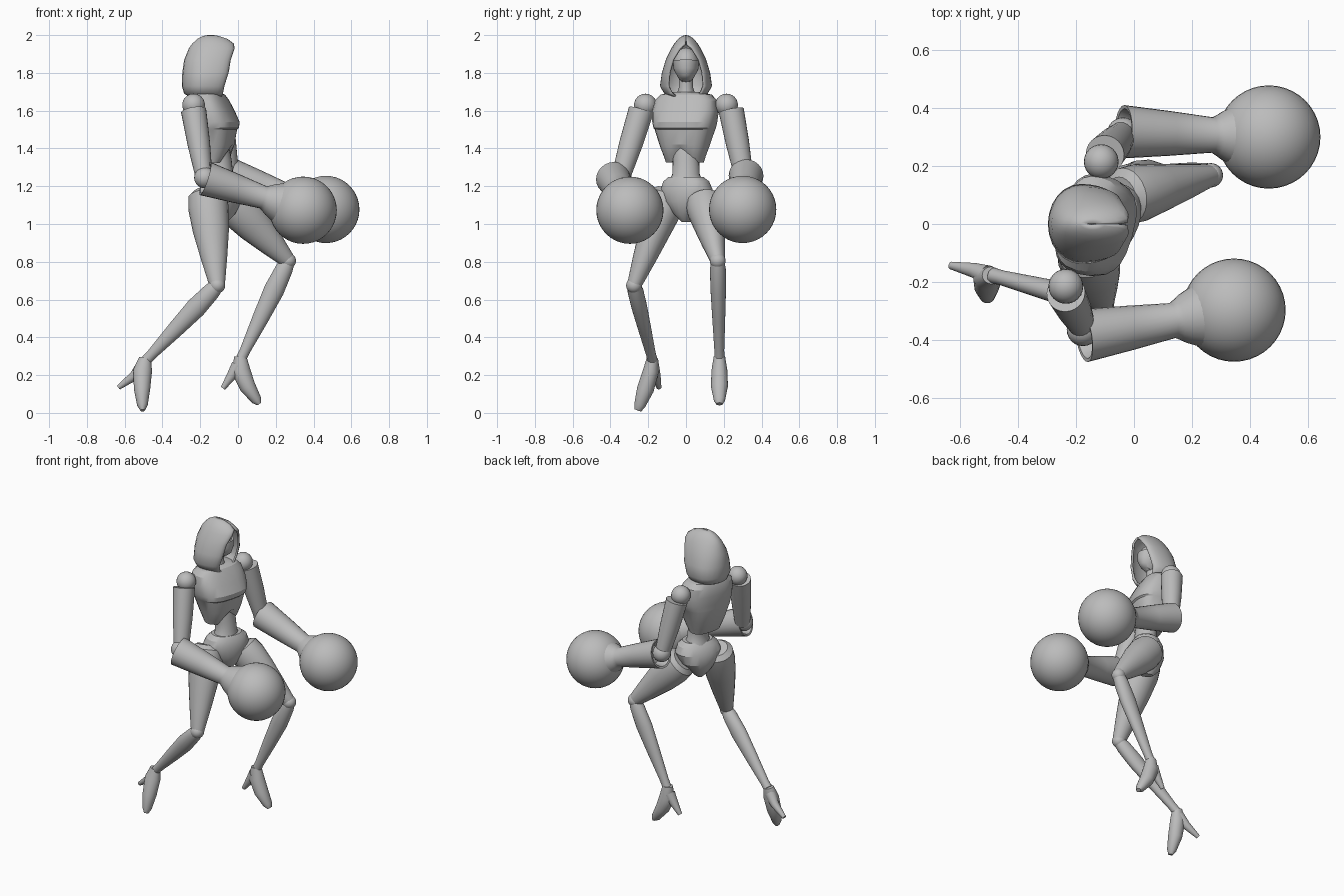
import bpy, bmesh, math
from mathutils import Vector, Matrix

cube = bpy.data.objects.get("Cube")
if cube:
    bpy.data.objects.remove(cube, do_unlink=True)

GREY = (0.5, 0.5, 0.5, 1)
mat = bpy.data.materials.new("plain grey")
mat.use_nodes = True
mat.diffuse_color = GREY
mat.node_tree.nodes["Principled BSDF"].inputs["Base Color"].default_value = GREY
SIDES = 24


def finish(name, bm, angle=35):
    bmesh.ops.recalc_face_normals(bm, faces=bm.faces)
    mesh = bpy.data.meshes.new(name)
    bm.to_mesh(mesh)
    bm.free()
    mesh.materials.append(mat)
    for p in mesh.polygons:
        p.use_smooth = True
    mesh.set_sharp_from_angle(angle=math.radians(angle))
    obj = bpy.data.objects.new(name, mesh)
    bpy.context.collection.objects.link(obj)
    return obj


def loft(name, rings, closed=True, angle=35):
    """Skin a list of equal-length rings, with capped ends if closed."""
    bm = bmesh.new()
    rows = [[bm.verts.new(p) for p in ring] for ring in rings]
    n = len(rows[0])
    for a, b in zip(rows, rows[1:]):
        for i in range(n if closed else n - 1):
            j = (i + 1) % n
            bm.faces.new((a[i], a[j], b[j], b[i]))
    if closed:
        bm.faces.new(rows[0])
        bm.faces.new(rows[-1])
    return finish(name, bm, angle)


def tube(name, stops, axis=None):
    """Round limb; each stop is (point, side radius, front radius)."""
    pts = [Vector(s[0]) for s in stops]
    rings = []
    for i, (p, ru, rv) in enumerate(stops):
        t = axis or pts[min(i + 1, len(pts) - 1)] - pts[max(i - 1, 0)]
        t = t.normalized()
        side = Vector((0, 1, 0))
        side = (side - t * side.dot(t)).normalized()
        front = side.cross(t)
        ang = [2 * math.pi * k / SIDES for k in range(SIDES)]
        rings.append([pts[i] + side * ru * math.cos(a) + front * rv * math.sin(a)
                      for a in ang])
    return loft(name, rings)


def ball(name, centre, radius, scale=(1, 1, 1), seg=24):
    bm = bmesh.new()
    bmesh.ops.create_uvsphere(bm, u_segments=seg, v_segments=seg // 2, radius=radius)
    bmesh.ops.transform(bm, verts=bm.verts,
                        matrix=Matrix.Translation(centre) @ Matrix.Diagonal((*scale, 1)))
    return finish(name, bm)


def body(name, centre, yaw, rows, power, notch=0):
    """Trunk section loft; each row is (z, front, back, half width)."""
    turn = Matrix.Rotation(math.radians(yaw), 3, "Z")
    rings = []
    for z, front, back, half in rows:
        ring = []
        for k in range(SIDES):
            a = 2 * math.pi * k / SIDES
            c, s = math.cos(a), math.sin(a)
            x = (front + back) / 2 + (front - back) / 2 * math.copysign(abs(c) ** power, c)
            y = half * math.copysign(abs(s) ** power, s)
            lift = notch * max(0, 1 - abs(y) / 0.06) if z < 1.4 and c > 0 else 0
            ring.append(turn @ Vector((x, y, 0)) + Vector((centre[0], centre[1], z + lift)))
        rings.append(ring)
    return loft(name, rings, angle=25)


# Hood: horizontal bands left open at the front, thickened inwards
hood_rows = [  # z, back x, front x, half width, half opening
    (1.675, -0.26, -0.085, 0.09, 0.055), (1.69, -0.285, -0.08, 0.115, 0.075),
    (1.73, -0.297, -0.072, 0.138, 0.092), (1.8, -0.295, -0.05, 0.128, 0.086),
    (1.87, -0.285, -0.038, 0.107, 0.066), (1.93, -0.26, -0.018, 0.078, 0.03),
    (1.955, -0.242, -0.022, 0.062, 0.004), (1.98, -0.215, -0.055, 0.042, 0.001),
    (1.995, -0.185, -0.1, 0.02, 0.0005), (2.0, -0.16, -0.13, 0.004, 0.0002)]
bands = []
for z, xb, xf, hw, ow in hood_rows:
    cx = (xb + xf) / 2
    half = []
    for k in range(7):
        a = math.pi / 2 * (1 - k / 6)
        half.append((cx + (xf - cx) * math.sin(a), ow + (hw - ow) * math.cos(a)))
    for k in range(1, 7):
        a = math.pi / 2 * k / 6
        half.append((cx + (xb - cx) * math.sin(a), hw * math.cos(a)))
    bands.append([Vector((x, y, z)) for x, y in half]
                 + [Vector((x, -y, z)) for x, y in half[-2::-1]])
hood = loft("hood", bands, closed=False, angle=50)
shell = hood.modifiers.new("thickness", "SOLIDIFY")
shell.thickness = 0.012
shell.offset = -1

# Head, lower face mask and neck
head = ball("head", (-0.135, 0, 1.84), 0.085, (0.95, 0.8, 1.1))
for v in head.data.vertices:
    if v.co.z < 1.84:
        v.co.y *= 1 - (1.84 - v.co.z) * 3.5
tube("face_mask", [((-0.125, 0, 1.865), 0.069, 0.078), ((-0.122, 0, 1.82), 0.066, 0.078),
                   ((-0.118, 0, 1.775), 0.042, 0.063), ((-0.11, 0, 1.755), 0.022, 0.035)])
tube("neck", [((-0.14, 0, 1.79), 0.036, 0.036), ((-0.155, 0, 1.72), 0.038, 0.042),
              ((-0.16, 0, 1.66), 0.06, 0.065)])

# Trunk
body("chest", (-0.155, 0), -15.6, [
    (1.325, 0.085, -0.04, 0.1), (1.36, 0.11, -0.06, 0.11), (1.42, 0.13, -0.08, 0.132),
    (1.5, 0.142, -0.1, 0.158), (1.508, 0.152, -0.1, 0.163), (1.54, 0.155, -0.105, 0.17),
    (1.6, 0.125, -0.105, 0.176), (1.655, 0.095, -0.1, 0.165), (1.685, 0.075, -0.085, 0.135),
    (1.7, 0.05, -0.06, 0.07)], 0.75, notch=0.045)
tube("waist", [((-0.12, 0, 1.42), 0.08, 0.07), ((-0.095, 0, 1.33), 0.07, 0.062),
               ((-0.09, 0, 1.26), 0.073, 0.065), ((-0.09, 0, 1.2), 0.11, 0.085)])
body("pelvis", (-0.085, 0), -28, [
    (1.01, 0.03, -0.05, 0.02), (1.05, 0.07, -0.09, 0.06), (1.12, 0.095, -0.115, 0.125),
    (1.18, 0.095, -0.11, 0.145), (1.225, 0.085, -0.09, 0.128), (1.25, 0.07, -0.07, 0.095)], 0.9)

# Arms: shoulder ball, upper arm, elbow ball, cuffed forearm and round fist
arms = {
    "right": ((-0.235, -0.215, 1.63), (-0.235, -0.238, 1.6), (-0.18, -0.345, 1.25),
              (-0.172, -0.385, 1.24), (0.345, -0.297, 1.073)),
    "left": ((-0.113, 0.215, 1.63), (-0.1, 0.24, 1.6), (-0.04, 0.305, 1.26),
             (-0.035, 0.318, 1.255), (0.465, 0.3, 1.077))}
cuff_profile = [(0.06, 0.055), (0.0, 0.08), (-0.002, 0.092), (0.17, 0.077), (0.325, 0.061),
                (0.345, 0.072), (0.365, 0.085), (0.41, 0.105)]
for side, (shoulder, top, bottom, cuff, fist) in arms.items():
    top, bottom, cuff, fist = map(Vector, (top, bottom, cuff, fist))
    ball(side + "_shoulder", shoulder, 0.06)
    tube(side + "_upper_arm", [(top, 0.067, 0.067), (top.lerp(bottom, 0.5), 0.062, 0.06),
                               (bottom, 0.05, 0.045)])
    ball(side + "_elbow", bottom.lerp(cuff, 0.5), 0.056)
    axis = (fist - cuff).normalized()
    tube(side + "_forearm", [(cuff + axis * s, r, r) for s, r in cuff_profile], axis)
    ball(side + "_fist", fist, 0.178, seg=40)

# Legs: thigh, knee, shin, and a pointed foot with a high heel
legs = {
    "right": dict(hip=(-0.165, -0.09, 1.16), knee=(-0.11, -0.275, 0.675),
                  ankle=(-0.485, -0.178, 0.28),
                  foot=[(-0.492, -0.177, 0.29), (-0.505, -0.185, 0.225),
                        (-0.508, -0.215, 0.125), (-0.506, -0.245, 0.04),
                        (-0.505, -0.255, 0.013)],
                  heel=[(-0.505, -0.178, 0.25), (-0.55, -0.16, 0.195), (-0.632, -0.143, 0.135)]),
    "left": dict(hip=(-0.035, 0.095, 1.12), knee=(0.265, 0.168, 0.805),
                 ankle=(0.018, 0.177, 0.29),
                 foot=[(0.012, 0.177, 0.3), (0.015, 0.177, 0.225), (0.05, 0.177, 0.14),
                       (0.098, 0.177, 0.068), (0.113, 0.177, 0.047)],
                 heel=[(0.0, 0.177, 0.25), (-0.035, 0.177, 0.195), (-0.08, 0.177, 0.13)])}
thigh_profile = [(-0.03, 0.07, 0.07), (0.02, 0.098, 0.1), (0.15, 0.1, 0.107),
                 (0.4, 0.083, 0.096), (0.7, 0.062, 0.07), (0.95, 0.042, 0.046), (1, 0.037, 0.04)]
shin_profile = [(0, 0.034, 0.037), (0.08, 0.042, 0.046), (0.3, 0.041, 0.054),
                (0.6, 0.034, 0.043), (0.92, 0.026, 0.028), (1, 0.027, 0.028)]
for side, leg in legs.items():
    hip, knee, ankle = (Vector(leg[k]) for k in ("hip", "knee", "ankle"))
    tube(side + "_thigh", [(hip.lerp(knee, t), u, v) for t, u, v in thigh_profile])
    ball(side + "_knee", knee, 0.042)
    tube(side + "_shin", [(knee.lerp(ankle, t), u, v) for t, u, v in shin_profile])
    widths = [(0.03, 0.032), (0.042, 0.05), (0.045, 0.043), (0.03, 0.028), (0.018, 0.012)]
    tube(side + "_foot", [(p, u, v) for p, (u, v) in zip(leg["foot"], widths)])
    tube(side + "_heel", [(p, r, r) for p, r in zip(leg["heel"], (0.036, 0.026, 0.013))])
